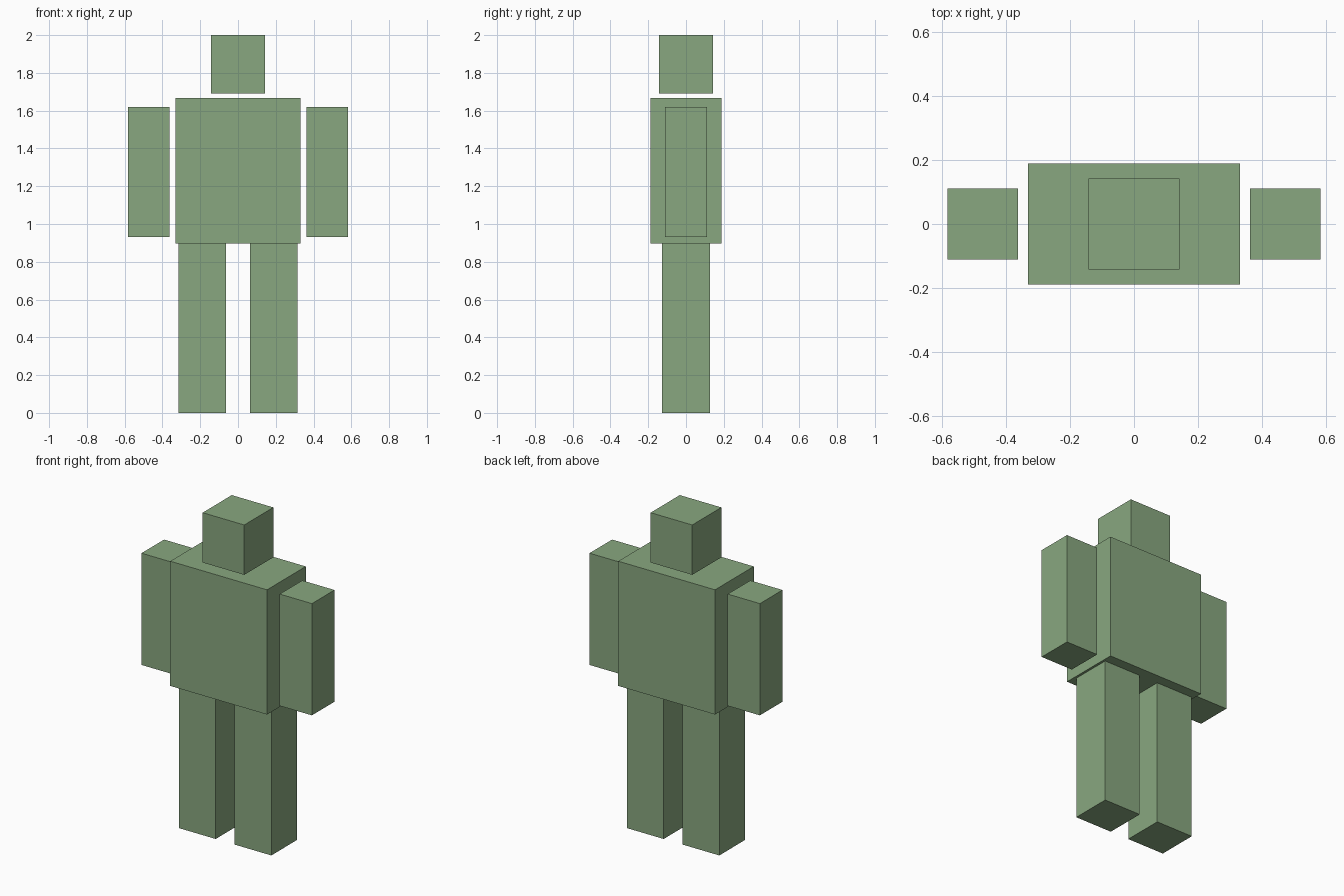
import bpy

default = bpy.data.objects.get("Cube")
if default:
    bpy.data.objects.remove(default, do_unlink=True)

# Single flat colour
green = bpy.data.materials.new("sage_green")
green.use_nodes = True
colour = (0.25, 0.39, 0.215, 1.0)
green.diffuse_color = colour
green.node_tree.nodes["Principled BSDF"].inputs["Base Color"].default_value = colour


def block(name, x, width, depth, bottom, top):
    """Axis-aligned box centred on y = 0, between two heights."""
    bpy.ops.mesh.primitive_cube_add(size=1, location=(x, 0, (bottom + top) / 2))
    obj = bpy.context.object
    obj.name = obj.data.name = name
    obj.scale = (width, depth, top - bottom)
    bpy.ops.object.transform_apply(location=False, rotation=False, scale=True)
    obj.data.materials.append(green)
    return obj


# Head and torso
block("head", 0, 0.284, 0.284, 1.692, 2.0)
block("torso", 0, 0.661, 0.378, 0.898, 1.668)

# Mirrored limbs
for side, sign in (("left", 1), ("right", -1)):
    block(side + "_arm", sign * 0.472, 0.22, 0.22, 0.93, 1.62)
    block(side + "_leg", sign * 0.19, 0.252, 0.252, 0.0, 0.898)
